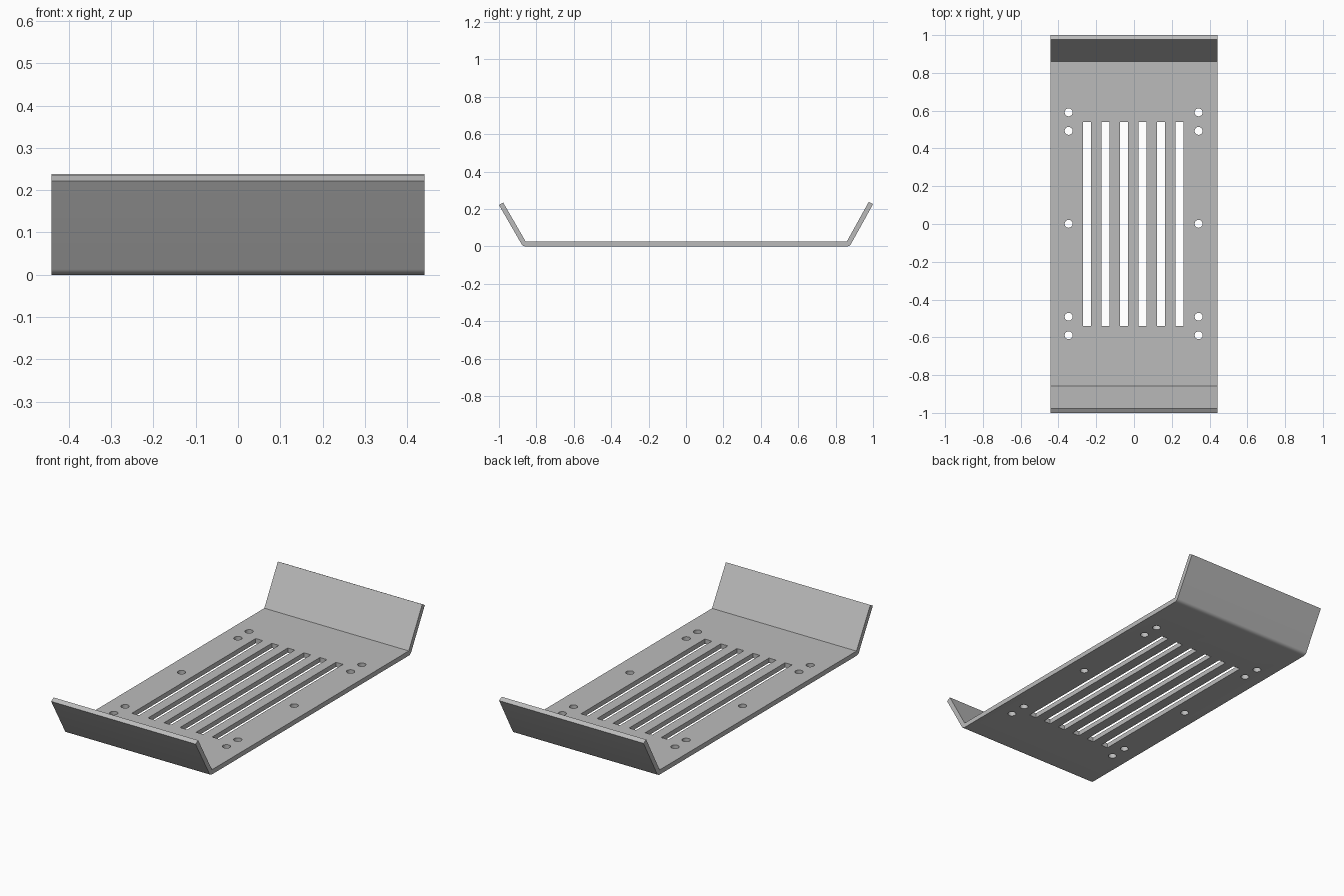
import bpy, bmesh
from math import sin, cos, radians
from mathutils import Matrix

cube = bpy.data.objects.get("Cube")
if cube:
    bpy.data.objects.remove(cube, do_unlink=True)

THICK = 0.026
HALF_WIDTH = 0.441

metal = bpy.data.materials.new("grey_metal")
metal.use_nodes = True
metal.diffuse_color = (0.5, 0.5, 0.5, 1)
metal.node_tree.nodes["Principled BSDF"].inputs["Base Color"].default_value = (0.5, 0.5, 0.5, 1)


def new_object(name, bm):
    bmesh.ops.recalc_face_normals(bm, faces=bm.faces)
    mesh = bpy.data.meshes.new(name)
    bm.to_mesh(mesh)
    bm.free()
    obj = bpy.data.objects.new(name, mesh)
    bpy.context.collection.objects.link(obj)
    return obj


def flange(side, bend, length, degrees, steps=8):
    """Underside bend arc, then the flange tip and the inner bend corner."""
    a = radians(degrees)
    pts = []
    for i in range(steps + 1):
        t = a * i / steps
        pts.append((bend + THICK * sin(t), THICK - THICK * cos(t)))
    dy, dz = length * cos(a), length * sin(a)
    pts.append((pts[-1][0] + dy, pts[-1][1] + dz))
    pts.append((bend + dy, THICK + dz))
    pts.append((bend, THICK))
    return [(side * y, z) for y, z in pts]


# Bent sheet: side profile extruded across the width
profile = flange(1, 0.8595, 0.243, 61) + flange(-1, 0.857, 0.241, 60)[::-1]
bm = bmesh.new()
face = bm.faces.new([bm.verts.new((-HALF_WIDTH, y, z)) for y, z in profile])
out = bmesh.ops.extrude_face_region(bm, geom=[face])
verts = [v for v in out["geom"] if isinstance(v, bmesh.types.BMVert)]
bmesh.ops.translate(bm, verts=verts, vec=(2 * HALF_WIDTH, 0, 0))
tray = new_object("bent_tray", bm)
tray.data.materials.append(metal)

# Cutters: six long slots and two columns of round holes
bm = bmesh.new()
for i in range(6):
    x = -0.249 + 0.098 * i
    bmesh.ops.create_cube(bm, size=1, matrix=Matrix.Translation((x, 0.001, 0))
                          @ Matrix.Diagonal((0.043, 1.08, 0.2, 1)))
for x in (-0.346, 0.342):
    for y in (-0.589, -0.491, 0.001, 0.493, 0.591):
        bmesh.ops.create_cone(bm, cap_ends=True, segments=32, radius1=0.021,
                              radius2=0.021, depth=0.2,
                              matrix=Matrix.Translation((x, y, 0)))
cutter = new_object("slot_and_hole_cutter", bm)
cutter.hide_render = True

# Punch the openings through the sheet
cut = tray.modifiers.new("openings", 'BOOLEAN')
cut.operation = 'DIFFERENCE'
cut.solver = 'EXACT'
cut.object = cutter
bpy.ops.object.select_all(action='DESELECT')
tray.select_set(True)
bpy.context.view_layer.objects.active = tray
bpy.ops.object.modifier_apply(modifier=cut.name)
bpy.data.objects.remove(cutter, do_unlink=True)
bpy.ops.object.shade_smooth_by_angle(angle=radians(25))
